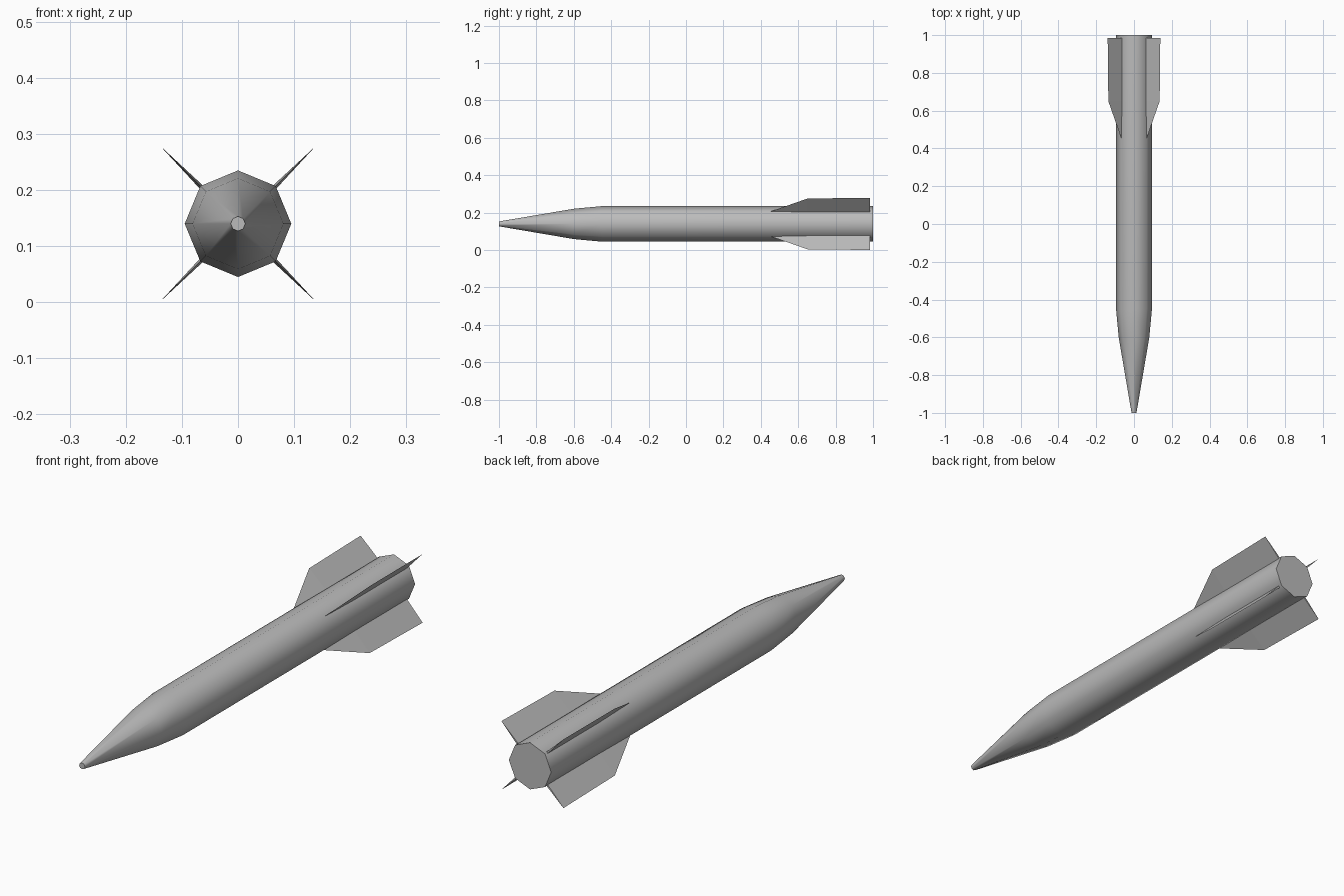
import bpy, bmesh, math
from mathutils import Vector

cube = bpy.data.objects.get("Cube")
if cube:
    bpy.data.objects.remove(cube, do_unlink=True)

AXIS_Z = 0.14
SIDES = 8

# Single painted-metal material
grey = bpy.data.materials.new("grey metal")
grey.use_nodes = True
colour = (0.5, 0.5, 0.5, 1)
grey.diffuse_color = colour
grey.node_tree.nodes["Principled BSDF"].inputs["Base Color"].default_value = colour


def add_object(name, bm):
    bmesh.ops.recalc_face_normals(bm, faces=bm.faces)
    mesh = bpy.data.meshes.new(name)
    bm.to_mesh(mesh)
    bm.free()
    mesh.materials.append(grey)
    obj = bpy.data.objects.new(name, mesh)
    bpy.context.collection.objects.link(obj)
    return obj


# Body: octagonal rings (y, radius) from nose tip to tail
bm = bmesh.new()
rings = []
for y, r in [(-1, 0.013), (-0.6, 0.081), (-0.45, 0.095), (1, 0.095)]:
    angles = [2 * math.pi * i / SIDES for i in range(SIDES)]
    rings.append([bm.verts.new((r * math.cos(a), y, AXIS_Z + r * math.sin(a)))
                  for a in angles])
for a, b in zip(rings, rings[1:]):
    for i in range(SIDES):
        j = (i + 1) % SIDES
        bm.faces.new((a[i], a[j], b[j], b[i])).smooth = True
bm.faces.new(rings[0])
bm.faces.new(rings[-1])
# Crisp rims around the two flat end caps
for e in bm.edges:
    if any(not f.smooth for f in e.link_faces):
        e.smooth = False
add_object("body", bm)


# Fins: thin wedges, thick along the root and sharp at the leading edge and tip
def add_fin(name, angle):
    out = Vector((math.cos(angle), 0, math.sin(angle)))
    side = Vector((-math.sin(angle), 0, math.cos(angle)))
    bm = bmesh.new()

    def point(y, r, t=0):
        return bm.verts.new(out * r + side * t + Vector((0, y, AXIS_Z)))

    half = 0.004
    lead, corner, tip = point(0.45, 0.093), point(0.65, 0.192), point(0.985, 0.197)
    mid_a, mid_b = (point(0.65, 0.093, s * half) for s in (1, -1))
    end_a, end_b = (point(0.985, 0.093, s * half) for s in (1, -1))
    for mid, end in ((mid_a, end_a), (mid_b, end_b)):
        bm.faces.new((lead, mid, corner))
        bm.faces.new((mid, end, tip, corner))
    bm.faces.new((end_a, end_b, tip))
    bm.faces.new((mid_a, mid_b, end_b, end_a))
    bm.faces.new((lead, mid_b, mid_a))
    add_object(name, bm)


for name, deg in [("fin_upper_left", 45), ("fin_upper_right", 135),
                  ("fin_lower_right", 225), ("fin_lower_left", 315)]:
    add_fin(name, math.radians(deg))
